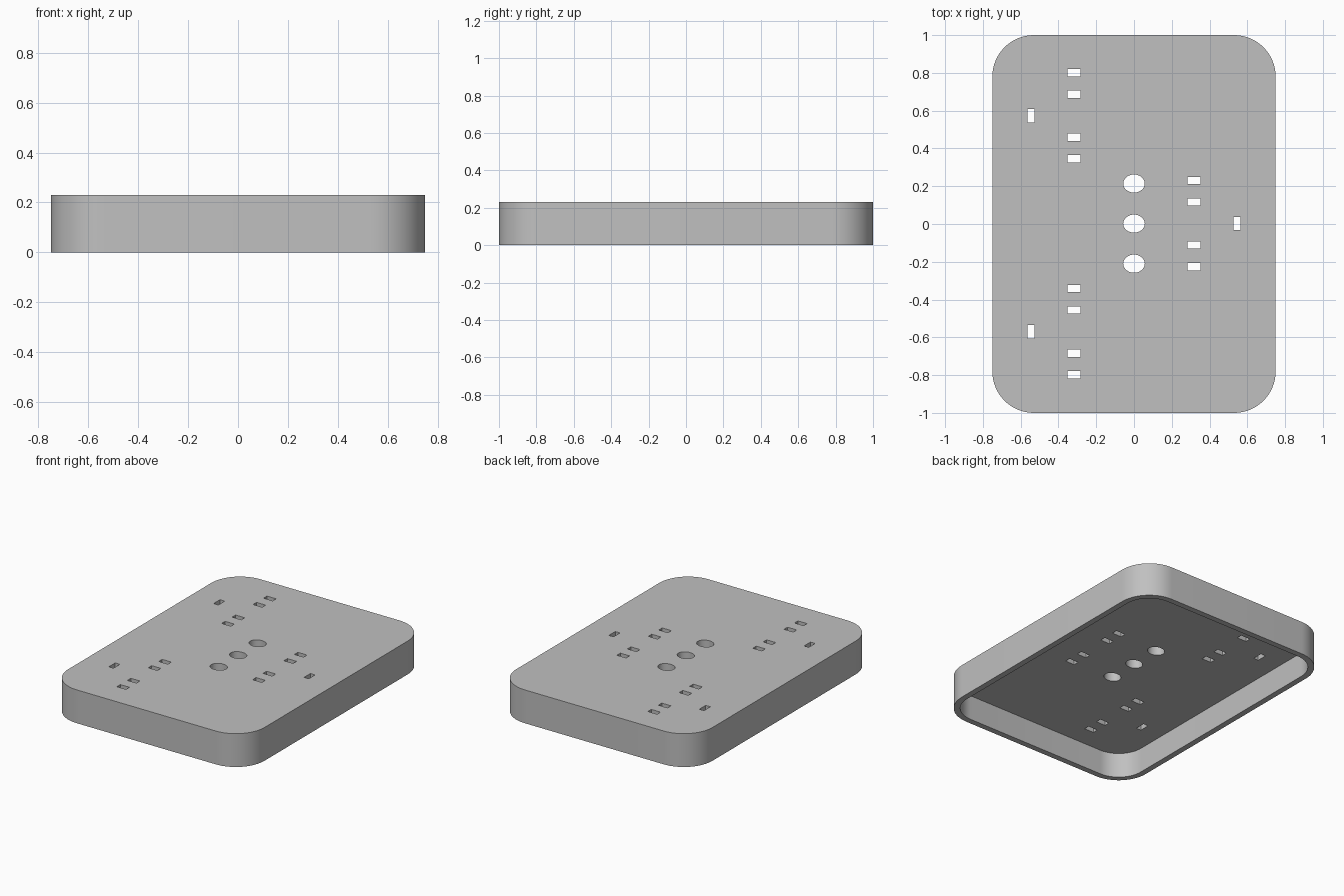
import bpy
import bmesh
from math import cos, sin, pi, radians

if "Cube" in bpy.data.objects:
    bpy.data.objects.remove(bpy.data.objects["Cube"], do_unlink=True)

HEIGHT, WALL, PLATE = 0.23, 0.04, 0.06

grey = bpy.data.materials.new("plain grey")
grey.use_nodes = True
colour = (0.53, 0.53, 0.53, 1)
grey.diffuse_color = colour
grey.node_tree.nodes["Principled BSDF"].inputs["Base Color"].default_value = colour


def rounded_outline(hx, hy, r, steps=16):
    points = []
    for q, (sx, sy) in enumerate([(1, 1), (-1, 1), (-1, -1), (1, -1)]):
        for i in range(steps + 1):
            a = (q + i / steps) * pi / 2
            points.append((sx * (hx - r) + r * cos(a), sy * (hy - r) + r * sin(a)))
    return points


def rectangle(x, y, hx, hy):
    return [(x - hx, y - hy), (x + hx, y - hy), (x + hx, y + hy), (x - hx, y + hy)]


def ellipse(x, y, rx, ry, sides=32):
    return [(x + rx * cos(2 * pi * i / sides), y + ry * sin(2 * pi * i / sides))
            for i in range(sides)]


def prisms(name, outlines, z0, z1):
    bm = bmesh.new()
    for outline in outlines:
        low = [bm.verts.new((x, y, z0)) for x, y in outline]
        high = [bm.verts.new((x, y, z1)) for x, y in outline]
        bm.faces.new(low[::-1])
        bm.faces.new(high)
        n = len(low)
        for i in range(n):
            j = (i + 1) % n
            bm.faces.new((low[i], low[j], high[j], high[i]))
    mesh = bpy.data.meshes.new(name)
    bm.to_mesh(mesh)
    bm.free()
    mesh.materials.append(grey)
    obj = bpy.data.objects.new(name, mesh)
    bpy.context.collection.objects.link(obj)
    return obj


def cut(target, cutter):
    mod = target.modifiers.new("cut", "BOOLEAN")
    mod.operation, mod.solver, mod.object = "DIFFERENCE", "EXACT", cutter
    bpy.context.view_layer.objects.active = target
    bpy.ops.object.modifier_apply(modifier=mod.name)
    bpy.data.objects.remove(cutter, do_unlink=True)


# Rounded lid, hollow and open underneath
lid = prisms("lid", [rounded_outline(0.75, 1.0, 0.22)], 0, HEIGHT)
cavity = prisms("cavity_cutter",
                [rounded_outline(0.75 - WALL, 1.0 - WALL, 0.22 - WALL)],
                -0.1, HEIGHT - PLATE)
cut(lid, cavity)

# Three round holes along the middle
holes = [ellipse(0, y, 0.057, 0.048) for y in (-0.21, 0.002, 0.214)]

# Three groups of slots: four in a row and one upright slot beside them
for side, cy in [(-1, 0.573), (-1, -0.57), (1, 0.002)]:
    for dy in (-0.228, -0.114, 0.114, 0.228):
        holes.append(rectangle(side * 0.318, cy + dy, 0.035, 0.019))
    holes.append(rectangle(side * 0.545, cy, 0.018, 0.035))
cut(lid, prisms("hole_cutter", holes, HEIGHT - PLATE - 0.05, HEIGHT + 0.05))

# Smooth corners with crisp edges
bpy.ops.object.select_all(action="DESELECT")
lid.select_set(True)
bpy.context.view_layer.objects.active = lid
bpy.ops.object.shade_smooth_by_angle(angle=radians(30))
